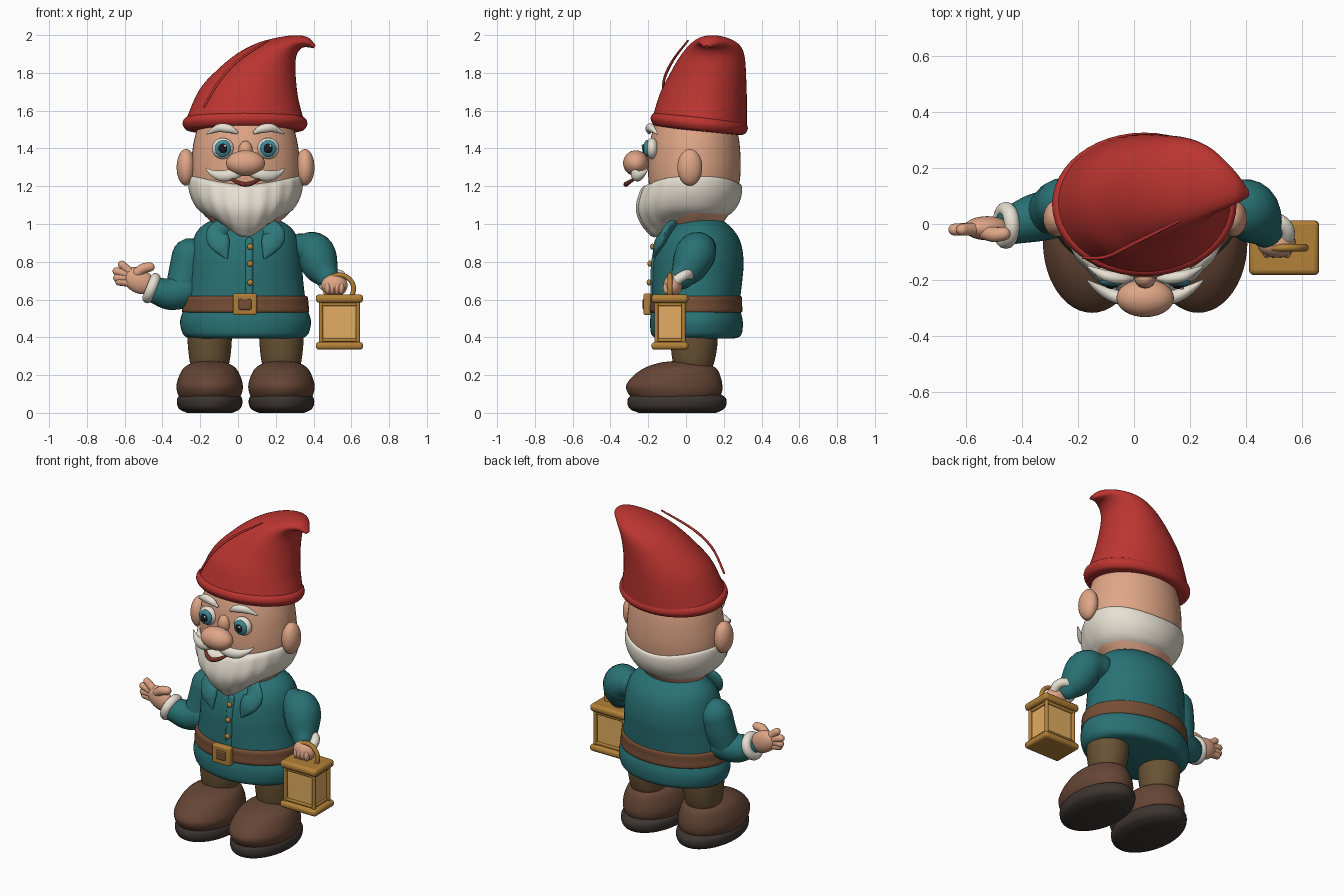
import bpy, bmesh
from math import sin, cos, pi, radians
from mathutils import Vector

CX = 0.04  # body centre line


def mat(name, *c):
    m = bpy.data.materials.new(name)
    m.diffuse_color = (*c, 1)
    return m


TEAL = mat("teal", .022, .165, .175)
DTEAL = mat("teal_trim", .028, .19, .20)
RED = mat("red", .50, .035, .03)
SKIN = mat("skin", .74, .38, .24)
CREAM = mat("cream", .80, .75, .65)
BROWN = mat("brown", .13, .06, .035)
BELT = mat("belt", .18, .075, .035)
SOLE = mat("sole", .045, .036, .03)
CLOTH = mat("trousers", .14, .085, .035)
GOLD = mat("gold", .45, .22, .04)
GLOW = mat("glow", .76, .42, .12)
IRIS = mat("iris", .05, .25, .30)
BLACK = mat("black", .01, .01, .015)
LIP = mat("lip", .16, .03, .02)


def smooth(pts, n=6):
    """Catmull-Rom through tuples"""
    out = []
    for i in range(len(pts) - 1):
        a, b, c, d = pts[max(i-1, 0)], pts[i], pts[i+1], pts[min(i+2, len(pts)-1)]
        for k in range(n):
            t = k / n
            out.append(tuple(.5*(2*q + (r-p)*t + (2*p-5*q+4*r-s)*t*t + (3*q-p-3*r+s)*t**3)
                             for p, q, r, s in zip(a, b, c, d)))
    return out + [tuple(pts[-1])]


def loft(name, rings, m):
    bm = bmesh.new()
    vs = [[bm.verts.new(p) for p in r] for r in rings]
    n = len(vs[0])
    for a, b in zip(vs, vs[1:]):
        for i in range(n):
            bm.faces.new((a[i], a[(i+1) % n], b[(i+1) % n], b[i]))
    bm.faces.new(vs[0])
    bm.faces.new(vs[-1])
    bmesh.ops.recalc_face_normals(bm, faces=bm.faces)
    me = bpy.data.meshes.new(name)
    bm.to_mesh(me)
    bm.free()
    me.materials.append(m)
    o = bpy.data.objects.new(name, me)
    bpy.context.collection.objects.link(o)
    return o


def stack(name, rows, m, x=CX, tilt=0, n=48):
    """Elliptical sections from rows of (z, half width, front y, back y)"""
    rings = []
    for z, rx, yf, yb in smooth(rows):
        ring = []
        for k in range(n):
            a = 2*pi*k/n
            dy = sin(a)*(yb-yf)/2
            ring.append((x + rx*cos(a), (yf+yb)/2 + dy, z + tilt*dy))
        rings.append(ring)
    return loft(name, rings, m)


def tube(name, pts, m, flat=1, n=20):
    """Round-ended tube from points of (x, y, z, radius)"""
    p = smooth(pts)
    P = [Vector(q[:3]) for q in p]
    T = [(P[min(i+1, len(P)-1)] - P[max(i-1, 0)]).normalized() for i in range(len(P))]
    R = [max(q[3], .002) for q in p]
    st = [(P[0] - T[0]*R[0]*sin(a), T[0], R[0]*cos(a)) for a in (1.5, 1.1, .7, .35)]
    st += list(zip(P, T, R))
    st += [(P[-1] + T[-1]*R[-1]*sin(a), T[-1], R[-1]*cos(a)) for a in (.35, .7, 1.1, 1.5)]
    rings = []
    for c, t, r in st:
        s = t.cross(Vector((0, 1, 0))).normalized()
        b = s.cross(t)
        rings.append([c + s*r*cos(2*pi*k/n) + b*r*flat*sin(2*pi*k/n) for k in range(n)])
    return loft(name, rings, m)


def ball(name, loc, rad, m, rot=(0, 0, 0)):
    bpy.ops.mesh.primitive_uv_sphere_add(segments=32, ring_count=16, location=loc, rotation=rot)
    o = bpy.context.object
    o.name, o.scale = name, rad
    o.data.materials.append(m)
    return o


def box(name, loc, size, m, bev=.01):
    bpy.ops.mesh.primitive_cube_add(size=1, location=loc)
    o = bpy.context.object
    o.name, o.scale = name, size
    bpy.ops.object.transform_apply(location=False, rotation=False, scale=True)
    o.data.materials.append(m)
    b = o.modifiers.new("bevel", "BEVEL")
    b.width, b.segments = bev, 3


def torus(name, loc, R, r, m, rot):
    bpy.ops.mesh.primitive_torus_add(location=loc, rotation=rot, major_radius=R, minor_radius=r,
                                     major_segments=36, minor_segments=14)
    o = bpy.context.object
    o.name = name
    o.data.materials.append(m)


# Boots and legs
for s, side in ((-1, "right"), (1, "left")):
    x = CX + s*.19
    stack(side + "_sole", [(0, .12, -.25, .16), (.02, .16, -.295, .20), (.05, .173, -.31, .215),
                           (.08, .170, -.305, .21), (.10, .15, -.28, .18)], SOLE, x)
    stack(side + "_boot", [(.07, .155, -.28, .17), (.11, .172, -.31, .19), (.15, .175, -.315, .192),
                           (.20, .160, -.275, .18), (.24, .135, -.215, .155),
                           (.265, .09, -.14, .09), (.274, .03, -.07, .02)], BROWN, x)
    stack(side + "_leg", [(.22, .09, -.05, .13), (.27, .105, -.07, .15), (.35, .115, -.08, .165),
                          (.45, .12, -.085, .17)], CLOTH, x)

# Coat
stack("coat", [(.395, .30, -.15, .26), (.405, .32, -.175, .285), (.43, .337, -.187, .298),
               (.49, .346, -.19, .30), (.57, .322, -.18, .285), (.70, .305, -.178, .298),
               (.80, .298, -.173, .305), (.90, .282, -.15, .29), (.97, .25, -.10, .25),
               (1.02, .18, -.04, .19), (1.05, .08, .02, .11)], TEAL)
stack("belt", [(.53, .30, -.16, .27), (.535, .335, -.192, .297), (.575, .333, -.193, .297),
               (.615, .327, -.19, .295), (.62, .30, -.16, .27)], BELT)
box("buckle_frame", (.037, -.205, .575), (.125, .04, .115), GOLD)
box("buckle_centre", (.037, -.212, .575), (.07, .035, .062), BELT)
tube("coat_placket", [(.06, -.178, .50, .015), (.06, -.176, .66, .02), (.06, -.172, .8, .02),
                      (.06, -.15, .91, .02)], DTEAL, .6)
for z, y in ((.88, -.178), (.79, -.192), (.69, -.196)):
    ball("coat_button", (.065, y, z), (.016, .012, .016), GOLD)
for s in (-1, 1):
    tube("lapel", [(CX + s*.12, -.075, .985, .05), (CX + s*.15, -.115, .94, .06),
                   (CX + s*.13, -.15, .885, .05), (CX + s*.10, -.168, .82, .006)], DTEAL, .45)

# Head and ears
stack("head", [(1.0, .17, -.10, .19), (1.1, .26, -.175, .255), (1.25, .29, -.20, .287),
               (1.4, .28, -.195, .286), (1.5, .258, -.175, .27), (1.56, .24, -.15, .25)], SKIN)
for s in (-1, 1):
    ball("ear", (CX + s*.315, .02, 1.30), (.05, .066, .097), SKIN)

# Beard: front, side and back profiles blended around the chin
front = smooth([(.20, 1.22), (.265, 1.20), (.29, 1.16), (.306, 1.09), (.295, 1.03),
                (.255, .965), (.19, .93), (.01, 1.0)], 5)
sides = smooth([(.275, 1.255), (.299, 1.245), (.302, 1.19), (.285, 1.13), (.25, 1.075),
                (.19, 1.035), (.12, 1.01), (.01, 1.0)], 5)
back = smooth([(.225, 1.215), (.248, 1.205), (.25, 1.16), (.235, 1.11), (.20, 1.06),
               (.15, 1.035), (.09, 1.02), (.01, 1.0)], 5)
rings = []
for f, s, b in zip(front, sides, back):
    ring = []
    for k in range(96):
        a = 2*pi*k/96
        c = cos(a)
        e = f if c > 0 else b
        w = abs(c)**3
        g = 1 + (.014*cos(20*a)*c if c > 0 else 0)
        ring.append((CX + sin(a)*s[0]*g, .045 - c*e[0]*g, s[1] + w*(e[1]-s[1])))
    rings.append(ring)
loft("beard", rings, CREAM)

# Face
ball("nose", (CX, -.265, 1.322), (.103, .068, .068), SKIN)
ball("nose_bridge", (CX, -.195, 1.385), (.038, .035, .055), SKIN)
for s in (-1, 1):
    x = CX + s*.12
    ball("eye", (x, -.18, 1.40), (.058, .035, .056), CREAM)
    ball("iris", (x, -.205, 1.40), (.043, .02, .045), IRIS)
    ball("pupil", (x, -.218, 1.40), (.024, .014, .026), BLACK)
    ball("eye_glint", (x + .012, -.231, 1.414), (.007, .004, .007), CREAM)
    tube("eyebrow", [(CX + s*.05, -.195, 1.485, .010), (CX + s*.085, -.195, 1.503, .022),
                     (CX + s*.14, -.185, 1.508, .022), (CX + s*.20, -.155, 1.48, .006)], CREAM, .9)
    tube("moustache", [(CX + s*.01, -.265, 1.285, .02), (CX + s*.07, -.268, 1.262, .03),
                       (CX + s*.13, -.25, 1.255, .028), (CX + s*.18, -.222, 1.272, .015),
                       (CX + s*.208, -.20, 1.295, .003)], CREAM, .8)
tube("mouth", [(CX - .07, -.28, 1.235, .008), (CX - .035, -.308, 1.217, .012),
               (CX, -.318, 1.21, .013), (CX + .035, -.308, 1.217, .012),
               (CX + .07, -.28, 1.235, .008)], LIP)

# Hat: sections lean over towards +x; each row is left x,z, right x,z, y centre, y half
rows = smooth([(-.28, 1.54, .352, 1.54, .072, .25), (-.205, 1.71, .322, 1.65, .092, .23),
               (-.10, 1.825, .308, 1.75, .115, .203), (0, 1.905, .304, 1.83, .135, .178),
               (.10, 1.957, .308, 1.885, .148, .152), (.20, 1.985, .325, 1.92, .15, .122),
               (.30, 1.999, .348, 1.935, .14, .085), (.37, 1.988, .375, 1.935, .125, .05),
               (.412, 1.945, .40, 1.93, .11, .015)])
rings = []
for i, (lx, lz, rx, rz, yc, yh) in enumerate(rows):
    ring = []
    for k in range(56):
        c, s = cos(2*pi*k/56), sin(2*pi*k/56)
        tilt = -.09*max(0, 1 - i/12)*s*yh
        ring.append(((lx+rx)/2 + c*(lx-rx)/2, yc + s*yh, (lz+rz)/2 + c*(lz-rz)/2 + tilt))
    rings.append(ring)
loft("hat", rings, RED)
stack("hat_brim", [(z, r, .07 - r + .073, .07 + r - .073) for z, r in
                   ((1.492, .28), (1.50, .313), (1.53, .33), (1.56, .318), (1.57, .28))],
      RED, .037, -.1)
tube("hat_seam", [(-.18, -.12, 1.62, .006), (-.10, -.118, 1.755, .007), (0, -.07, 1.865, .007),
                  (.16, .01, 1.97, .005)], RED, n=10)

# Waving arm
tube("waving_upper_sleeve", [(-.255, .07, .83, .095), (-.275, .06, .74, .093),
                             (-.30, .04, .65, .085)], TEAL)
tube("waving_forearm", [(-.28, .04, .645, .09), (-.36, .02, .63, .085), (-.425, .0, .645, .072)], TEAL)
torus("waving_cuff", (-.458, -.005, .66), .056, .028, CREAM, (0, radians(-68), 0))
ball("waving_palm", (-.525, -.015, .70), (.09, .043, .065), SKIN, (0, radians(30), 0))
for x, z, dx, dz in ((-.575, .75, -.04, .035), (-.595, .735, -.048, .015),
                     (-.59, .715, -.05, .0), (-.58, .69, -.05, .005)):
    tube("finger", [(x + .02, -.015, z - .01, .022), (x, -.018, z, .023), (x + dx, -.02, z + dz, .021)], SKIN)
tube("thumb", [(-.535, -.03, .74, .026), (-.50, -.038, .765, .027), (-.465, -.035, .772, .024)], SKIN)

# Lantern arm
tube("lantern_sleeve", [(.33, .08, .87, .08), (.40, .055, .85, .107), (.44, .015, .77, .094),
                        (.47, -.02, .72, .065)], TEAL)
torus("lantern_cuff", (.50, -.025, .70), .052, .027, CREAM, (radians(35), radians(-22), 0))
ball("lantern_hand", (.51, -.07, .675), (.07, .05, .06), SKIN)
for i in range(4):
    ball("lantern_finger", (.475 + i*.024, -.10, .66), (.016, .022, .032), SKIN)

# Lantern
LX, LY = .537, -.085
box("lantern_top", (LX, LY, .605), (.25, .195, .045), GOLD, .018)
box("lantern_base", (LX, LY, .355), (.25, .195, .04), GOLD, .016)
box("lantern_glass", (LX, LY, .475), (.185, .14, .22), GLOW, .012)
for sx in (-1, 1):
    for sy in (-1, 1):
        tube("lantern_post", [(LX + sx*.098, LY + sy*.072, .36, .011),
                              (LX + sx*.098, LY + sy*.072, .60, .011)], GOLD, n=12)
for z in (.575, .385):
    box("lantern_frame", (LX, LY, z), (.205, .16, .018), GOLD, .006)
tube("lantern_handle", [(LX + .075*cos(a), LY, .655 + .075*sin(a), .013) for a in
                        (-.5, 0, .5, 1.05, 1.57, 2.1, 2.64, 3.14, 3.64)], GOLD, n=14)

# Smooth shading
bpy.ops.object.select_all(action='SELECT')
bpy.context.view_layer.objects.active = bpy.data.objects["coat"]
bpy.ops.object.shade_smooth_by_angle(angle=radians(40))
